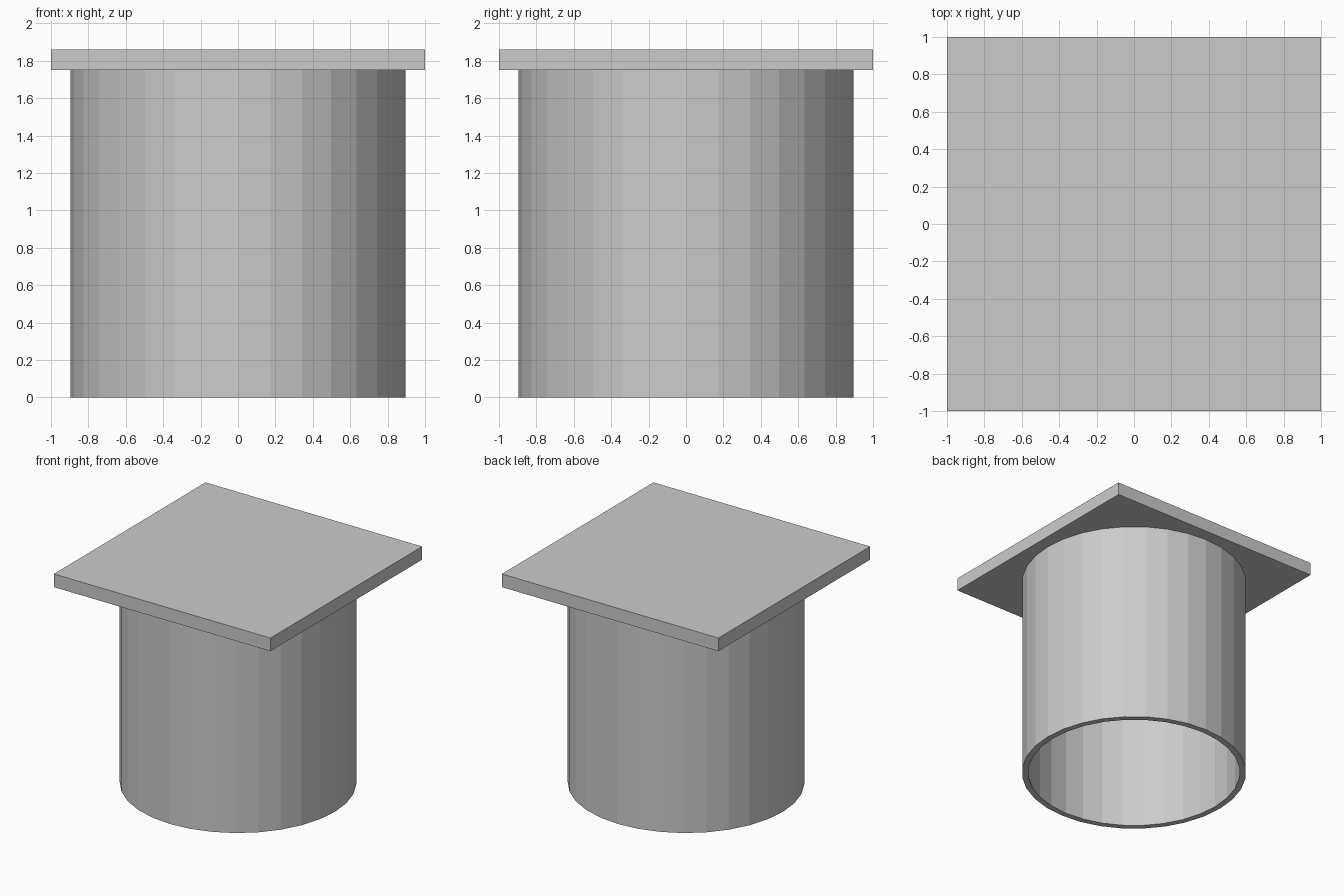
import bpy
import bmesh
from math import cos, sin, tau

if "Cube" in bpy.data.objects:
    bpy.data.objects.remove(bpy.data.objects["Cube"], do_unlink=True)

SIDES = 32
OUTER, INNER = 0.895, 0.845
PLATE_BOTTOM, PLATE_TOP = 1.75, 1.86

grey = bpy.data.materials.new("light grey")
grey.use_nodes = True
colour = (0.6, 0.6, 0.6, 1)
grey.diffuse_color = colour
grey.node_tree.nodes["Principled BSDF"].inputs["Base Color"].default_value = colour


def add_object(name, bm):
    bmesh.ops.recalc_face_normals(bm, faces=bm.faces)
    mesh = bpy.data.meshes.new(name)
    bm.to_mesh(mesh)
    bm.free()
    mesh.materials.append(grey)
    obj = bpy.data.objects.new(name, mesh)
    bpy.context.collection.objects.link(obj)
    return obj


# Hollow round pipe, open at the bottom
bm = bmesh.new()
profile = [(OUTER, 0), (OUTER, PLATE_BOTTOM), (INNER, PLATE_BOTTOM), (INNER, 0)]
rings = []
for radius, z in profile:
    rings.append([bm.verts.new((radius * cos(tau * i / SIDES), radius * sin(tau * i / SIDES), z))
                  for i in range(SIDES)])
for k, ring in enumerate(rings):
    above = rings[(k + 1) % len(rings)]
    for i in range(SIDES):
        j = (i + 1) % SIDES
        bm.faces.new((ring[i], ring[j], above[j], above[i]))
add_object("pipe", bm)

# Square plate closing the top
bm = bmesh.new()
bmesh.ops.create_cube(bm, size=1)
bmesh.ops.scale(bm, vec=(2, 2, PLATE_TOP - PLATE_BOTTOM), verts=bm.verts)
bmesh.ops.translate(bm, vec=(0, 0, (PLATE_TOP + PLATE_BOTTOM) / 2), verts=bm.verts)
add_object("top_plate", bm)
